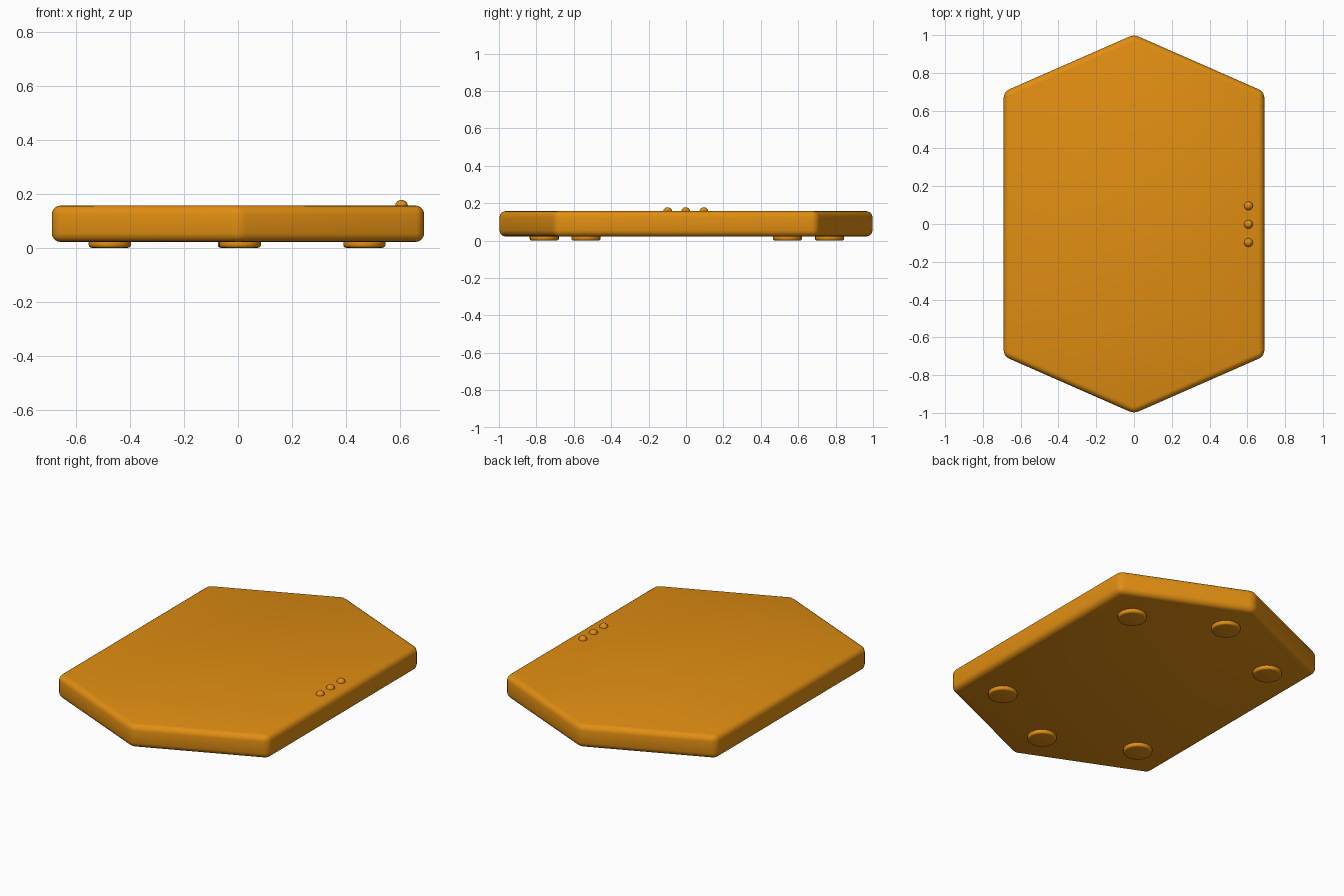
import bpy, bmesh, math

if "Cube" in bpy.data.objects:
    bpy.data.objects.remove(bpy.data.objects["Cube"])

mat = bpy.data.materials.new("orange")
mat.diffuse_color = (0.75, 0.27, 0.006, 1)
mat.use_nodes = True
mat.node_tree.nodes["Principled BSDF"].inputs["Base Color"].default_value = mat.diffuse_color


def finish(obj, bevel=0.0, segments=3):
    obj.data.materials.append(mat)
    bpy.ops.object.select_all(action='DESELECT')
    obj.select_set(True)
    bpy.context.view_layer.objects.active = obj
    if bevel:
        mod = obj.modifiers.new("rounding", 'BEVEL')
        mod.width = bevel
        mod.segments = segments
        mod.limit_method = 'ANGLE'
        mod.angle_limit = math.radians(30)
        bpy.ops.object.modifier_apply(modifier=mod.name)
    bpy.ops.object.shade_smooth_by_angle(angle=math.radians(35))


# Body: elongated hexagonal slab with rounded edges
outline = [(0, -1.003), (0.69, -0.70), (0.69, 0.70),
           (0, 1.003), (-0.69, 0.70), (-0.69, -0.70)]
bm = bmesh.new()
base = bm.faces.new([bm.verts.new((x, y, 0.022)) for x, y in outline])
top = bmesh.ops.extrude_face_region(bm, geom=[base])["geom"]
bmesh.ops.translate(bm, vec=(0, 0, 0.135),
                    verts=[g for g in top if isinstance(g, bmesh.types.BMVert)])
bmesh.ops.recalc_face_normals(bm, faces=bm.faces)
mesh = bpy.data.meshes.new("body")
bm.to_mesh(mesh)
bm.free()
body = bpy.data.objects.new("body", mesh)
bpy.context.collection.objects.link(body)
finish(body, 0.032, 4)

# Feet: a flat pad near each corner of the underside
feet = [(0.007, -0.758), (0.468, -0.535), (0.468, 0.543),
        (0.003, 0.768), (-0.475, 0.543), (-0.475, -0.535)]
for i, (x, y) in enumerate(feet):
    bpy.ops.mesh.primitive_cylinder_add(vertices=24, radius=0.078, depth=0.03,
                                        location=(x, y, 0.018))
    foot = bpy.context.object
    foot.name = f"foot_{i + 1}"
    foot.location.z = 0.018
    # taper the lower rim
    for v in foot.data.vertices:
        v.co.z += 0.0
    finish(foot, 0.010, 3)
    foot.location.z = 0.0155

# Buttons: three small domes along the right edge of the top
for i, y in enumerate((-0.098, -0.002, 0.096)):
    bpy.ops.mesh.primitive_uv_sphere_add(segments=12, ring_count=8, radius=0.024,
                                         location=(0.606, y, 0.154))
    button = bpy.context.object
    button.name = f"button_{i + 1}"
    finish(button)
